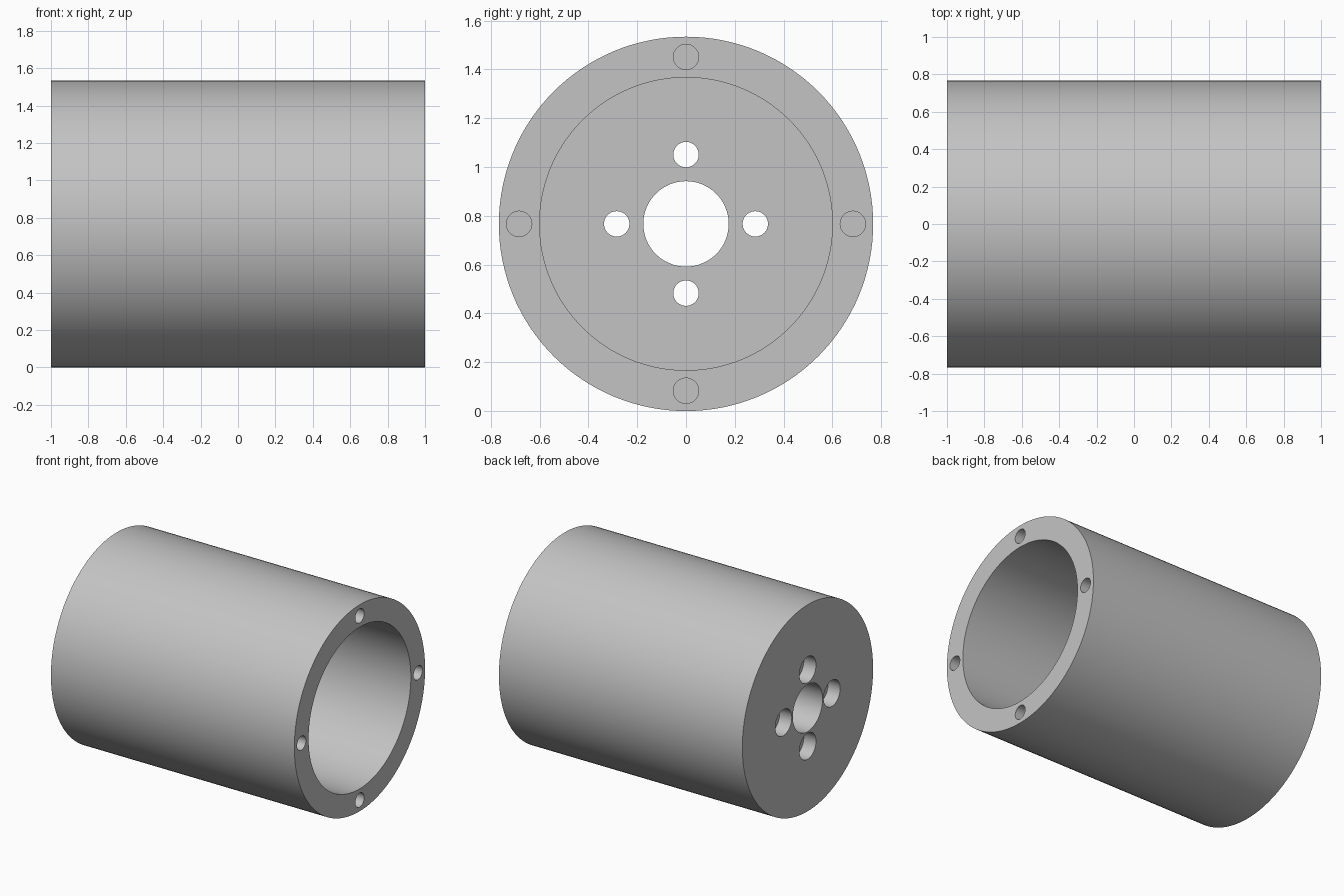
import bpy
from math import cos, sin, pi

if "Cube" in bpy.data.objects:
    bpy.data.objects.remove(bpy.data.objects["Cube"], do_unlink=True)

RADIUS = 0.767
FLOOR = 0.22          # thickness of the closed end
OVER = 0.1            # how far cutters reach past a face

grey = bpy.data.materials.new("plain grey")
grey.use_nodes = True
colour = (0.55, 0.55, 0.55, 1)
grey.diffuse_color = colour
grey.node_tree.nodes["Principled BSDF"].inputs["Base Color"].default_value = colour


def rod(name, radius, x0, x1, y=0, z=0, sides=48):
    """Cylinder along x, placed relative to the housing axis."""
    bpy.ops.mesh.primitive_cylinder_add(
        vertices=sides, radius=radius, depth=x1 - x0,
        location=((x0 + x1) / 2, y, RADIUS + z), rotation=(0, pi / 2, 0))
    obj = bpy.context.object
    obj.name = name
    obj.data.materials.append(grey)
    return obj


def cut(body, cutter):
    """Subtract a cutter from the body and discard it."""
    cutter.hide_render = True
    mod = body.modifiers.new("cut", "BOOLEAN")
    mod.operation = "DIFFERENCE"
    mod.solver = "EXACT"
    mod.object = cutter
    bpy.context.view_layer.objects.active = body
    bpy.ops.object.modifier_apply(modifier=mod.name)
    bpy.data.objects.remove(cutter, do_unlink=True)


# Cup-shaped housing, open towards +x
housing = rod("cylindrical_housing", RADIUS, -1, 1, sides=128)
cut(housing, rod("bore", 0.6, -1 + FLOOR, 1 + OVER, sides=128))

# Shaft hole through the closed end
cut(housing, rod("shaft_hole", 0.175, -1 - OVER, -1 + FLOOR + OVER, sides=64))

for i in range(4):
    dy, dz = cos(i * pi / 2), sin(i * pi / 2)
    # Counterbored screw holes in the closed end
    y, z = 0.284 * dy, 0.284 * dz
    cut(housing, rod("screw_hole", 0.052, -1 - OVER, -1 + FLOOR + OVER, y, z))
    cut(housing, rod("counterbore", 0.097, -1 - OVER, -0.9, y, z))
    # Blind holes in the open rim
    cut(housing, rod("rim_hole", 0.052, 0.7, 1 + OVER, 0.684 * dy, 0.684 * dz))

bpy.ops.object.select_all(action="DESELECT")
housing.select_set(True)
bpy.context.view_layer.objects.active = housing
bpy.ops.object.shade_smooth_by_angle(angle=pi / 6)
